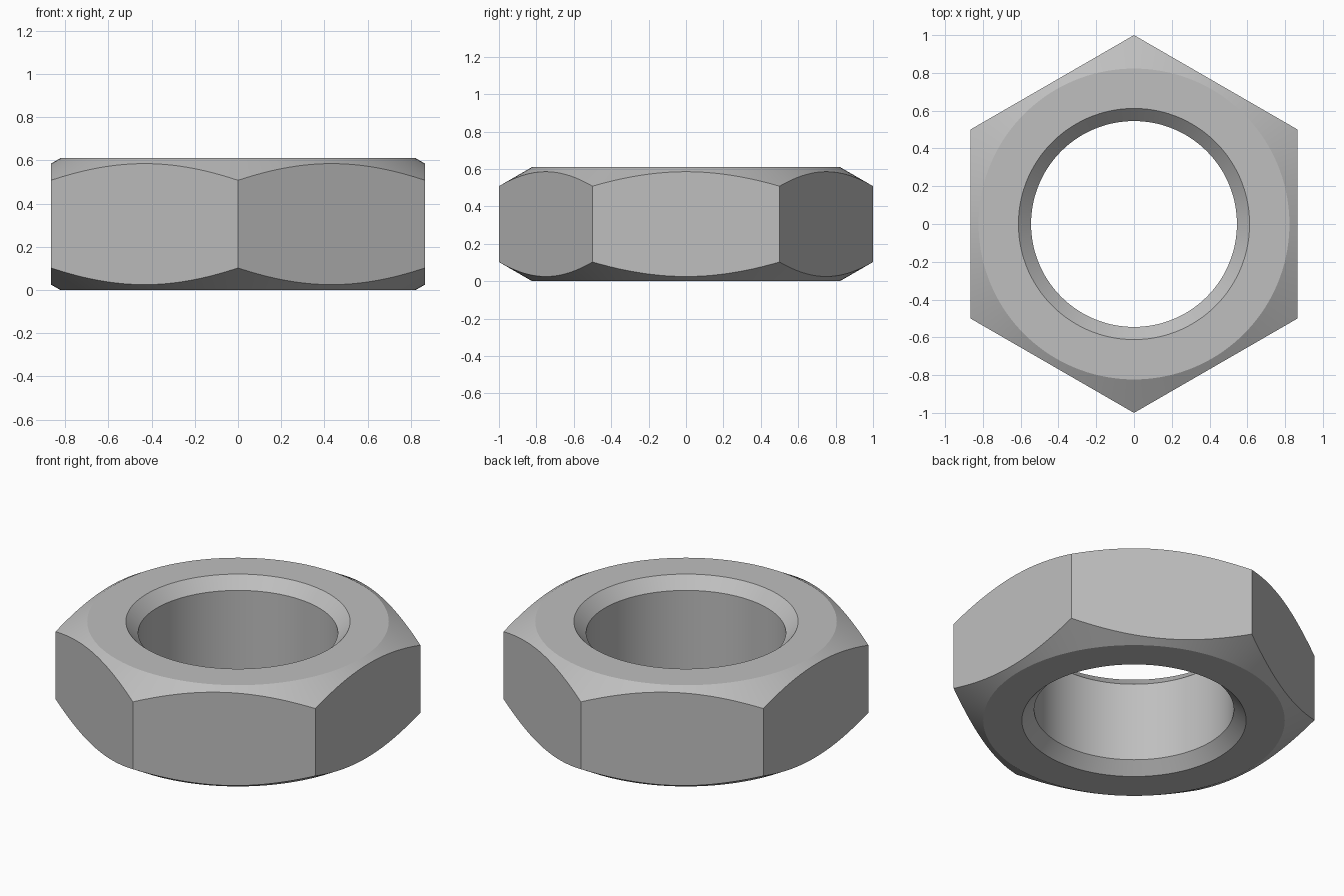
import bpy, bmesh
from math import cos, sin, pi, radians, tan

if "Cube" in bpy.data.objects:
    bpy.data.objects.remove(bpy.data.objects["Cube"], do_unlink=True)

# Main dimensions
HEIGHT = 0.61
APOTHEM = cos(radians(30))
FLAT_RADIUS = 0.823                 # flat ring on top and bottom
HOLE, RIM = 0.545, 0.612            # bore and its chamfered mouth
SEGMENTS = 144                      # multiple of six keeps the corners exact

steel = bpy.data.materials.new("steel grey")
steel.use_nodes = True
colour = (0.52, 0.52, 0.52, 1)
steel.diffuse_color = colour
steel.node_tree.nodes["Principled BSDF"].inputs["Base Color"].default_value = colour


def section(angle):
    """Closed radial section (radius, height) of the nut at an angle."""
    from_flat = angle % (pi / 3) - pi / 6
    outer = APOTHEM / cos(from_flat)
    drop = (outer - FLAT_RADIUS) * tan(radians(30))
    bevel = RIM - HOLE
    lower = [(HOLE, bevel), (RIM, 0), (FLAT_RADIUS, 0), (outer, drop)]
    upper = [(r, HEIGHT - z) for r, z in reversed(lower)]
    return lower + upper


# Sweep the section around the axis, starting at a corner on +y
bm = bmesh.new()
rings = []
for i in range(SEGMENTS):
    a = 2 * pi * i / SEGMENTS
    rings.append([bm.verts.new((-r * sin(a), r * cos(a), z))
                  for r, z in section(a)])
for i, ring in enumerate(rings):
    following = rings[(i + 1) % SEGMENTS]
    for j in range(len(ring)):
        k = (j + 1) % len(ring)
        bm.faces.new((ring[j], following[j], following[k], ring[k]))
bmesh.ops.recalc_face_normals(bm, faces=bm.faces)

mesh = bpy.data.meshes.new("hex_nut")
bm.to_mesh(mesh)
bm.free()
mesh.materials.append(steel)
nut = bpy.data.objects.new("hex_nut", mesh)
bpy.context.collection.objects.link(nut)

# Smooth the bore and cones, keep every machined edge crisp
bpy.ops.object.select_all(action="DESELECT")
nut.select_set(True)
bpy.context.view_layer.objects.active = nut
bpy.ops.object.shade_smooth_by_angle(angle=radians(20))
